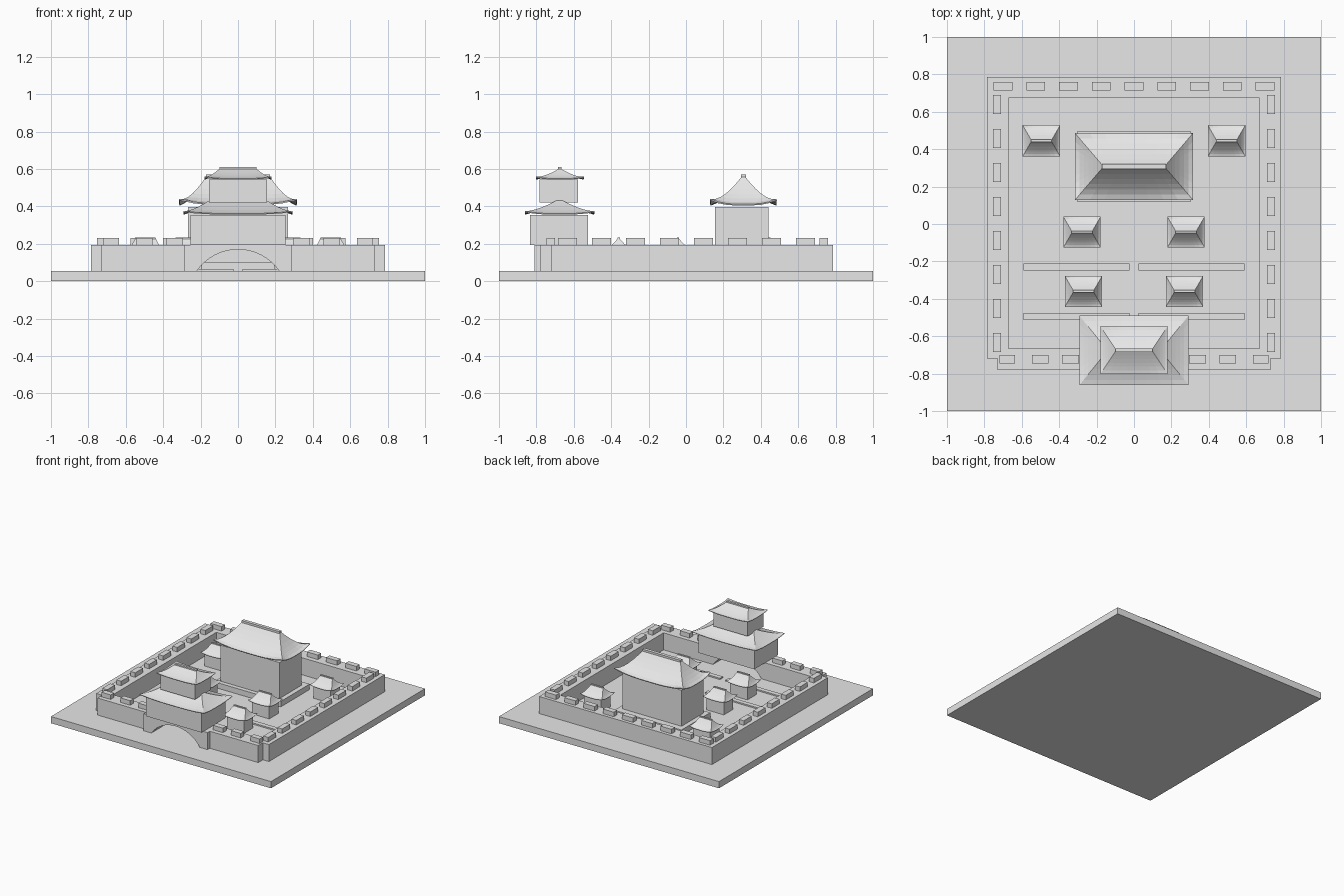
import bpy, bmesh, math

if "Cube" in bpy.data.objects:
    bpy.data.objects.remove(bpy.data.objects["Cube"])

stone = bpy.data.materials.new("light_grey")
stone.use_nodes = True
GREY = (0.8, 0.8, 0.8, 1)
stone.diffuse_color = GREY
stone.node_tree.nodes["Principled BSDF"].inputs["Base Color"].default_value = GREY

GROUND, WALL_TOP = 0.055, 0.195


def finish(name, bm):
    bmesh.ops.recalc_face_normals(bm, faces=bm.faces)
    mesh = bpy.data.meshes.new(name)
    bm.to_mesh(mesh)
    bm.free()
    mesh.materials.append(stone)
    ob = bpy.data.objects.new(name, mesh)
    bpy.context.collection.objects.link(ob)
    return ob


def box(name, x0, x1, y0, y1, z0, z1):
    bm = bmesh.new()
    bmesh.ops.create_cube(bm, size=1)
    for v in bm.verts:
        v.co.x = x1 if v.co.x > 0 else x0
        v.co.y = y1 if v.co.y > 0 else y0
        v.co.z = z1 if v.co.z > 0 else z0
    return finish(name, bm)


def block(name, cx, cy, hx, hy, z0, z1):
    return box(name, cx - hx, cx + hx, cy - hy, cy + hy, z0, z1)


def prism(name, outline, z0, z1):
    """Extrude a plan outline upwards."""
    bm = bmesh.new()
    face = bm.faces.new([bm.verts.new((x, y, z0)) for x, y in outline])
    new = bmesh.ops.extrude_face_region(bm, geom=[face])["geom"]
    verts = [g for g in new if isinstance(g, bmesh.types.BMVert)]
    bmesh.ops.translate(bm, verts=verts, vec=(0, 0, z1 - z0))
    return finish(name, bm)


def roof(name, cx, cy, hx, hy, ridge, z0, rise, lift, thick, curve=1.45):
    """Sweeping hipped roof: rings shrink from the eave to the ridge, corners flick up."""
    sides, levels, top_hy = 8, 6, hy * 0.06
    around = []
    for k in range(sides):
        around.append((-1 + 2 * k / sides, -1))
    for k in range(sides):
        around.append((1, -1 + 2 * k / sides))
    around += [(-u, -v) for u, v in around]
    bm = bmesh.new()
    rings = []
    for i in range(levels + 1):
        t = i / levels
        rx, ry = hx + (ridge - hx) * t, hy + (top_hy - hy) * t
        ring = []
        for u, v in around:
            corner = min(abs(u), abs(v))
            z = z0 + rise * t ** curve + lift * corner ** 3 * (1 - t) ** 3
            ring.append(bm.verts.new((cx + u * rx, cy + v * ry, z)))
        rings.append(ring)
    n = len(around)
    for low, high in zip(rings, rings[1:]):
        for j in range(n):
            k = (j + 1) % n
            bm.faces.new((low[j], low[k], high[k], high[j]))
    bm.faces.new(rings[-1])
    # Recalculated normals on an open shell can flip, so check the cap
    ob = finish(name, bm)
    if ob.data.polygons[-1].normal.z < 0:
        ob.data.flip_normals()
    mod = ob.modifiers.new("thickness", "SOLIDIFY")
    mod.thickness, mod.offset = thick, -1
    # Ridge beam
    top = z0 + rise
    block(name + "_ridge", cx, cy, ridge, hy * 0.075, top - 0.008, top + hy * 0.075)
    return ob


# Ground slab
box("ground_slab", -1, 1, -1, 1, 0, GROUND)

# Fortress wall: back and sides, notched at the front corners
prism("fortress_wall",
      [(-0.785, -0.72), (-0.785, 0.785), (0.785, 0.785), (0.785, -0.72), (0.73, -0.72),
       (0.73, -0.665), (0.67, -0.665), (0.67, 0.675), (-0.67, 0.675), (-0.67, -0.665),
       (-0.73, -0.665), (-0.73, -0.72)], GROUND, WALL_TOP)
for s, side in ((1, "left"), (-1, "right")):
    a, b = sorted((s * 0.29, s * 0.73))
    box("front_wall_" + side, a, b, -0.78, -0.665, GROUND, WALL_TOP)

# Battlements
M0, M1 = WALL_TOP - 0.002, 0.232
for i in range(9):
    block("back_merlon", (i - 4) * 0.175, 0.737, 0.05, 0.022, M0, M1)
for s in (-1, 1):
    for i in range(8):
        block("side_merlon", s * 0.732, 0.64 - i * 0.182, 0.022, 0.051, M0, M1)
    for x, half in ((0.34, 0.045), (0.502, 0.044), (0.677, 0.041)):
        block("front_merlon", s * x, -0.723, half, 0.022, M0, M1)

# Gate base with an open arch
bm = bmesh.new()
half, height, steps = 0.22, 0.115, 16
radius = (half ** 2 + height ** 2) / (2 * height)
sweep = math.asin(half / radius)
arch = []
for i in range(steps + 1):
    a = -sweep + 2 * sweep * i / steps
    arch.append((radius * math.sin(a), GROUND + height - radius * (1 - math.cos(a))))
low = [(-0.29, GROUND)] + arch + [(0.29, GROUND)]
for (xa, za), (xb, zb) in zip(low, low[1:]):
    if xa == -0.29 or xb == 0.29:
        za = zb = GROUND
    bm.faces.new([bm.verts.new((x, -0.81, z)) for x, z in
                  ((xa, za), (xb, zb), (xb, WALL_TOP), (xa, WALL_TOP))])
bmesh.ops.remove_doubles(bm, verts=bm.verts, dist=0.0001)
new = bmesh.ops.extrude_face_region(bm, geom=bm.faces[:])["geom"]
bmesh.ops.translate(bm, verts=[g for g in new if isinstance(g, bmesh.types.BMVert)],
                    vec=(0, 0.145, 0))
finish("gate_base", bm)

# Two-storey gatehouse
GATE_Y = -0.676
block("gate_lower_storey", 0, -0.68, 0.253, 0.155, WALL_TOP, 0.355)
roof("gate_lower_roof", 0, GATE_Y, 0.292, 0.186, 0.15, 0.362, 0.072, 0.013, 0.006, 1.25)
block("gate_upper_storey", 0, -0.68, 0.155, 0.102, 0.42, 0.543)
roof("gate_upper_roof", 0, -0.674, 0.18, 0.128, 0.1, 0.549, 0.051, 0.01, 0.006, 1.35)

# Main hall on its platform
HALL_Y = 0.307
box("hall_platform", -0.305, 0.305, 0.12, 0.495, GROUND, 0.1)
block("hall_body", 0, 0.298, 0.268, 0.143, 0.1, 0.396)
roof("hall_roof", 0, HALL_Y, 0.315, 0.178, 0.172, 0.412, 0.145, 0.029, 0.008)

# Small pavilions in mirrored pairs
for x, y, label in ((0.495, 0.445, "rear"), (0.278, -0.043, "middle"), (0.27, -0.36, "front")):
    for s, side in ((1, "left"), (-1, "right")):
        name = f"{label}_pavilion_{side}"
        block(name + "_body", s * x, y, 0.078, 0.06, GROUND, 0.155)
        roof(name + "_roof", s * x, y, 0.1, 0.083, 0.055, 0.162, 0.066, 0.012, 0.004)

# Low courtyard dividers with a central gap
for y in (-0.23, -0.495):
    for s in (-1, 1):
        a, b = sorted((s * 0.025, s * 0.592))
        box("courtyard_divider", a, b, y - 0.019, y + 0.019, GROUND, 0.066)
